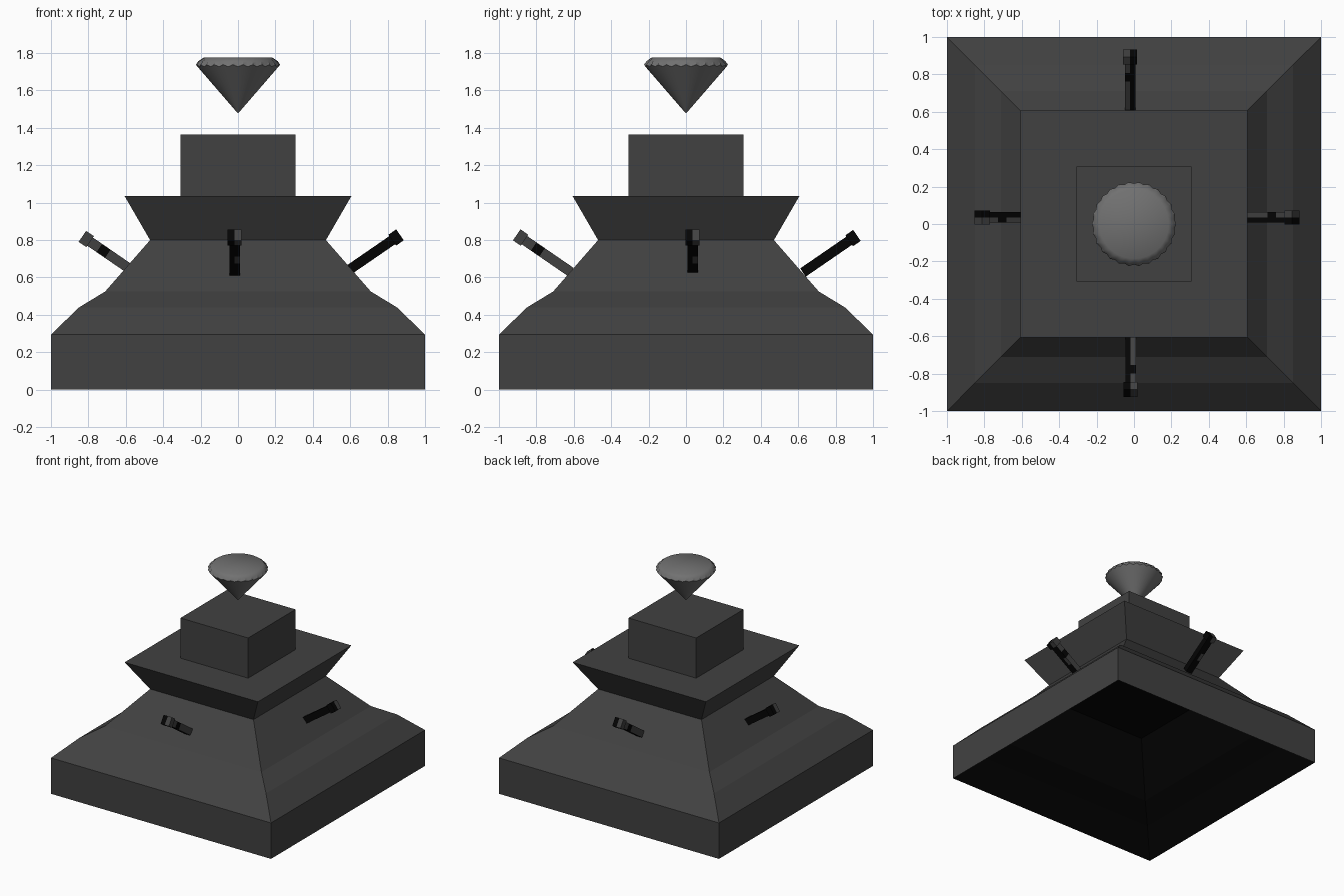
import bpy, bmesh, math
from mathutils import Matrix, Vector

if "Cube" in bpy.data.objects:
    bpy.data.objects.remove(bpy.data.objects["Cube"])


def mat(name, v):
    m = bpy.data.materials.new(name)
    m.diffuse_color = (v, v, v, 1)
    m.use_nodes = True
    m.node_tree.nodes["Principled BSDF"].inputs["Base Color"].default_value = m.diffuse_color
    return m


STONE = mat("dark stone grey", 0.053)
GEM = mat("pale gem grey", 0.165)
BLACK = mat("black", 0.0012)
METAL = mat("lever grey", 0.053)


def finish(bm, name, *mats):
    bmesh.ops.recalc_face_normals(bm, faces=bm.faces)
    me = bpy.data.meshes.new(name)
    bm.to_mesh(me)
    bm.free()
    for m in mats:
        me.materials.append(m)
    ob = bpy.data.objects.new(name, me)
    bpy.context.collection.objects.link(ob)
    return ob


def bridge(bm, a, b):
    n = len(a)
    for i in range(n):
        j = (i + 1) % n
        bm.faces.new((a[i], a[j], b[j], b[i]))


# Pedestal: square profile with a black tapering hollow underneath
bm = bmesh.new()
HOLLOW = [(.47, .67), (.71, .305), (.85, .19), (1, 0)]
OUTER = [(1, .295), (.85, .44), (.71, .525), (.47, .80), (.606, 1.035)]
rings = []
for h, z in HOLLOW + OUTER:
    rings.append([bm.verts.new((sx * h, sy * h, z))
                  for sx, sy in [(-1, -1), (1, -1), (1, 1), (-1, 1)]])
bm.faces.new(rings[0])
for a, b in zip(rings[:4], rings[1:4]):
    bridge(bm, a, b)
for f in bm.faces:
    f.material_index = 1
for a, b in zip(rings[3:], rings[4:]):
    bridge(bm, a, b)
bm.faces.new(rings[-1])
finish(bm, "pedestal", STONE, BLACK)

# Block on top of the pedestal
bm = bmesh.new()
bmesh.ops.create_cube(bm, size=1, matrix=Matrix.Translation((0, 0, 1.2))
                      @ Matrix.Diagonal((.615, .615, .33, 1)))
finish(bm, "top_block", STONE)

# Floating gem: pointed cone with a scalloped rim and flat table
bm = bmesh.new()
N = 52


def gem_ring(radius, height):
    out = []
    for i in range(N):
        a = math.tau * i / N
        r, z = radius[i % 2], height[i % 2]
        out.append(bm.verts.new((r * math.cos(a), r * math.sin(a), z)))
    return out


tip = gem_ring((.003, .003), (1.48, 1.48))
rim = gem_ring((.226, .217), (1.738, 1.727))
crown = gem_ring((.212, .206), (1.757, 1.755))
table = gem_ring((.185, .185), (1.775, 1.775))
bm.faces.new(tip)
for a, b in [(tip, rim), (rim, crown), (crown, table)]:
    bridge(bm, a, b)
bm.faces.new(table)
gem = finish(bm, "gem", GEM)
bpy.context.view_layer.objects.active = gem
gem.select_set(True)
bpy.ops.object.shade_smooth_by_angle(angle=math.radians(40))
gem.select_set(False)


# Levers: local x runs outward along the rod, y is the left side, z is up
def lever(name, heading, reach, side, end_z):
    bm = bmesh.new()
    for x0, x1, w in [(-.35, -.045, .056), (-.05, 0, .075)]:
        bmesh.ops.create_cube(bm, size=1, matrix=Matrix.Translation(((x0 + x1) / 2, 0, 0))
                              @ Matrix.Diagonal((x1 - x0, w, w * .95, 1)))
    # cut lines for the worn grey patches
    cuts = [((0, 0, 0), (0, 1, 0))] + [((x, 0, 0), (1, 0, 0)) for x in (-.23, -.165, -.11)]
    for co, no in cuts:
        bmesh.ops.bisect_plane(bm, geom=bm.verts[:] + bm.edges[:] + bm.faces[:],
                               plane_co=co, plane_no=no)
    bmesh.ops.recalc_face_normals(bm, faces=bm.faces)
    for f in bm.faces:
        c, n = f.calc_center_median(), f.normal
        if c.x > -.06:
            grey = c.y > 0
        elif n.y > .5:
            grey = not -.165 < c.x < -.11
        elif n.z > .5:
            grey = c.y > 0 and not -.165 < c.x < -.11
        else:
            grey = n.z < -.5 and c.y > 0 and -.23 < c.x < -.165
        f.material_index = 1 if grey else 0
    out = Vector((math.cos(heading), math.sin(heading), 0))
    pos = out * reach + Vector(side) + Vector((0, 0, end_z))
    bm.transform(Matrix.Translation(pos) @ Matrix.Rotation(heading, 4, 'Z')
                 @ Matrix.Rotation(-math.radians(34.5), 4, 'Y'))
    finish(bm, name, BLACK, METAL)


lever("right_lever", 0, .866, (0, .035, 0), .828)
lever("back_lever", math.pi / 2, .914, (-.021, 0, 0), .825)
lever("left_lever", math.pi, .832, (0, .035, 0), .820)
lever("front_lever", -math.pi / 2, .905, (-.018, 0, 0), .828)
